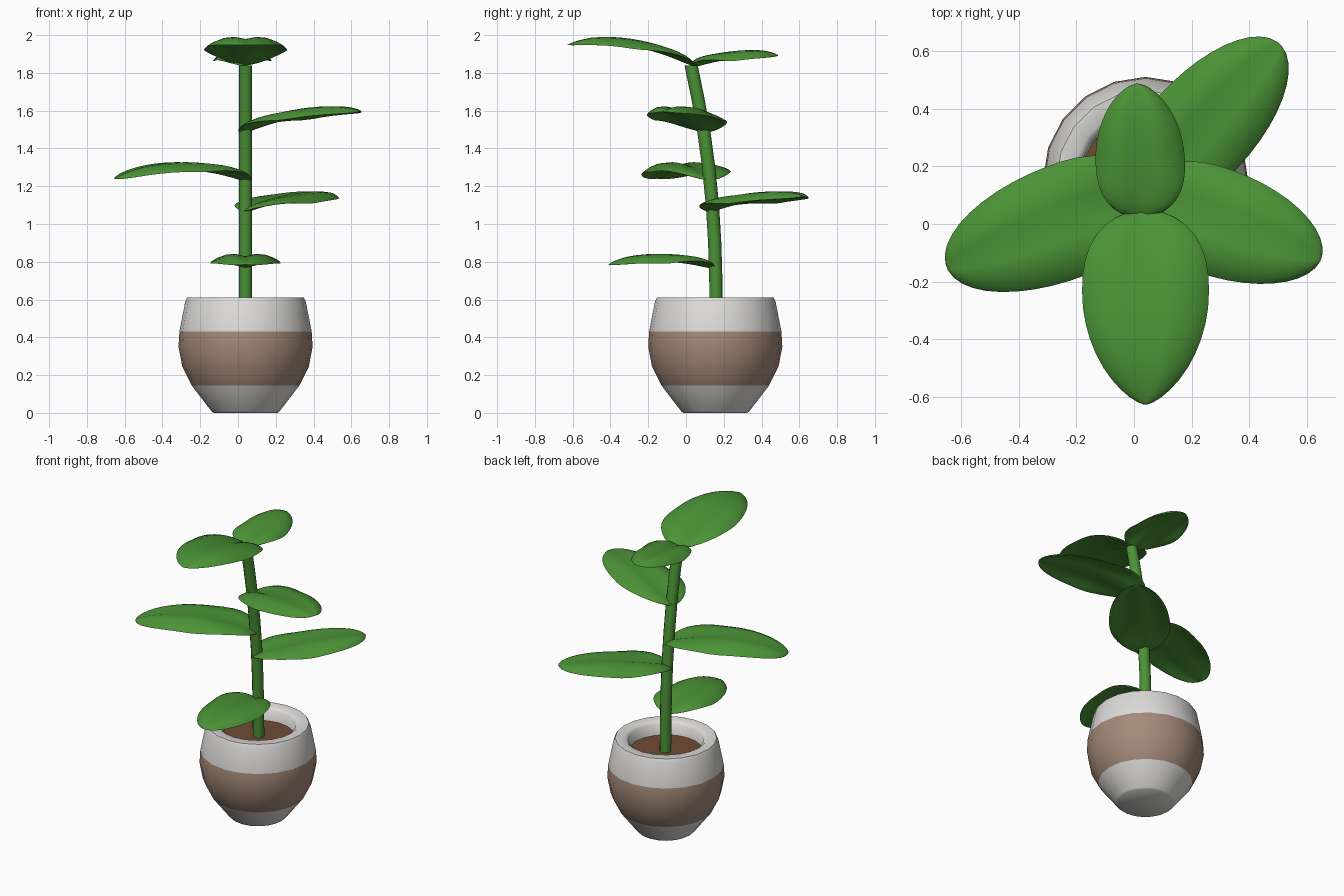
import bpy, bmesh, math
from mathutils import Vector

if "Cube" in bpy.data.objects:
    bpy.data.objects.remove(bpy.data.objects["Cube"])


def material(name, rgb):
    m = bpy.data.materials.new(name)
    m.diffuse_color = (*rgb, 1)
    m.use_nodes = True
    m.node_tree.nodes["Principled BSDF"].inputs["Base Color"].default_value = m.diffuse_color
    return m


GREEN = material("leaf green", (0.07, 0.29, 0.037))
WHITE = material("pot white", (0.72, 0.71, 0.69))
TAN = material("stripe tan", (0.37, 0.255, 0.19))
SOIL = material("soil brown", (0.16, 0.072, 0.033))
CX, CY = 0.04, 0.155


def loft(name, rings, mats, angle=40, cap=True):
    """Skin a list of closed rings, optionally capping both ends."""
    bm = bmesh.new()
    vr = [[bm.verts.new(p) for p in r] for r in rings]
    n = len(rings[0])
    for a, b in zip(vr, vr[1:]):
        for i in range(n):
            j = (i + 1) % n
            bm.faces.new((a[i], a[j], b[j], b[i]))
    if cap:
        bm.faces.new(vr[0][::-1])
        bm.faces.new(vr[-1])
    bmesh.ops.recalc_face_normals(bm, faces=bm.faces)
    me = bpy.data.meshes.new(name)
    bm.to_mesh(me)
    bm.free()
    for m in mats:
        me.materials.append(m)
    ob = bpy.data.objects.new(name, me)
    bpy.context.collection.objects.link(ob)
    bpy.ops.object.select_all(action='DESELECT')
    ob.select_set(True)
    bpy.context.view_layer.objects.active = ob
    bpy.ops.object.shade_smooth_by_angle(angle=math.radians(angle))
    return ob


def circle(x, y, z, r, n):
    return [(x + r * math.cos(2 * math.pi * i / n),
             y + r * math.sin(2 * math.pi * i / n), z) for i in range(n)]


# Pot: lathed profile, with a tan band between two heights
profile = [(0.17, 0.0), (0.18, 0.008), (0.285, 0.145), (0.335, 0.245),
           (0.355, 0.35), (0.35, 0.432), (0.319, 0.59), (0.308, 0.611),
           (0.25, 0.611), (0.229, 0.595), (0.222, 0.50)]
pot = loft("pot", [circle(CX, CY, z, r, 20) for r, z in profile], [WHITE, TAN], 50)
for p in pot.data.polygons:
    if 0.145 < p.center.z < 0.432 and math.hypot(p.center.x - CX, p.center.y - CY) > 0.25:
        p.material_index = 1

# Soil disc
loft("soil", [circle(CX, CY, z, 0.225, 20) for z in (0.505, 0.525)], [SOIL])

# Stem: tube leaning gently forward
path = [(0.16, 0.51), (0.158, 0.7), (0.152, 0.9), (0.14, 1.1), (0.12, 1.3),
        (0.093, 1.5), (0.06, 1.68), (0.027, 1.84)]
loft("stem", [circle(CX, y, z, 0.035, 12) for y, z in path], [GREEN])


def leaf(name, base, tip, mid_z, half_w, point):
    """Lens-section blade: arched midrib, lobes either side, cupped at the base."""
    base, tip = Vector(base), Vector(tip)
    d = tip - base
    side = Vector((-d.y, d.x, 0)).normalized()
    rings = []
    steps, n, c = 18, 20, 0.42
    for k in range(steps + 1):
        t = 0.5 - 0.5 * math.cos(math.pi * (0.02 + 0.96 * k / steps))
        if t < c:
            w = (1 - ((c - t) / c) ** 2.5) ** 0.5
        else:
            w = (1 - ((t - c) / (1 - c)) ** 2) ** point
        mid = base + d * t
        mid.z = (base.z * (1 - t) * (1 - 2 * t) + 4 * mid_z * t * (1 - t)
                 + tip.z * t * (2 * t - 1))
        edge = 0.035 - 0.06 * min(1, t / 0.45)
        ring = []
        for i in range(n):
            a = 2 * math.pi * i / n
            s = math.cos(a)
            h = w * (0.02 * math.sin(math.pi * abs(s)) + edge * s * s)
            h += 0.014 * min(1, w * 1.5) * math.sin(a)
            ring.append(mid + side * (s * w * half_w) + Vector((0, 0, h)))
        rings.append(ring)
    return loft(name, rings, [GREEN], 80)


# Leaves from bottom to top
leaf("leaf_low_front", (0.04, 0.155, 0.77), (0.04, -0.41, 0.785), 0.815, 0.185, 0.6)
leaf("leaf_back_right", (0.03, 0.11, 1.068), (0.505, 0.625, 1.145), 1.135, 0.185, 0.5)
leaf("leaf_left", (0.06, 0.125, 1.228), (-0.65, -0.15, 1.24), 1.30, 0.2, 0.5)
leaf("leaf_right", (0.01, 0.105, 1.482), (0.65, -0.12, 1.595), 1.58, 0.187, 0.52)
leaf("leaf_top_back", (0.03, 0.02, 1.835), (0.01, 0.487, 1.892), 1.888, 0.155, 0.6)
leaf("leaf_top_front", (0.04, 0.05, 1.838), (0.04, -0.627, 1.948), 1.953, 0.22, 0.68)
